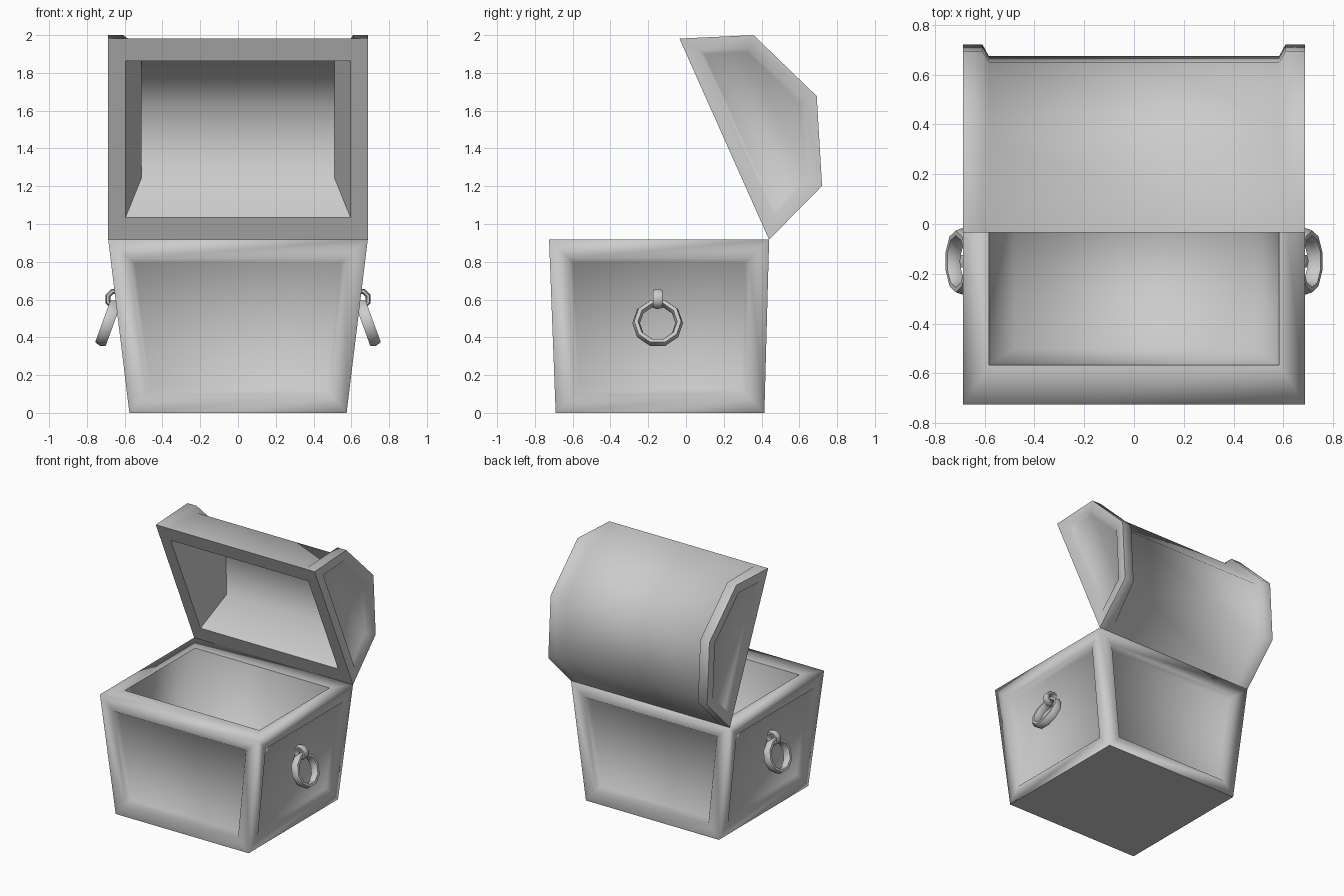
import bpy, bmesh, math
from mathutils import Matrix

if "Cube" in bpy.data.objects:
    bpy.data.objects.remove(bpy.data.objects["Cube"])


def finish(bm, name, angle=None):
    me = bpy.data.meshes.new(name)
    bm.to_mesh(me)
    bm.free()
    ob = bpy.data.objects.new(name, me)
    bpy.context.collection.objects.link(ob)
    if angle:
        bpy.ops.object.select_all(action='DESELECT')
        ob.select_set(True)
        bpy.context.view_layer.objects.active = ob
        bpy.ops.object.shade_smooth_by_angle(angle=math.radians(angle))
    return ob


def recess(bm, faces, border, slope, depth):
    # flat border, then a sloped step down to a sunken panel
    bmesh.ops.inset_individual(bm, faces=faces, thickness=border, use_even_offset=True)
    bmesh.ops.inset_individual(bm, faces=faces, thickness=slope, depth=-depth,
                               use_even_offset=True)


# Chest body: rings lofted from foot to rim, then down into the cavity
bm = bmesh.new()
rings = []
for hx, y0, y1, z in [(0.575, -0.69, 0.415, 0), (0.687, -0.725, 0.44, 0.917),
                      (0.582, -0.567, 0.30, 0.917), (0.48, -0.50, 0.24, 0.10)]:
    rings.append([bm.verts.new(p) for p in
                  [(-hx, y0, z), (hx, y0, z), (hx, y1, z), (-hx, y1, z)]])
bands = []
for a, b in zip(rings, rings[1:]):
    bands.append([bm.faces.new((a[i], a[(i + 1) % 4], b[(i + 1) % 4], b[i]))
                  for i in range(4)])
bm.faces.new(rings[0])
bm.faces.new(rings[-1])
bmesh.ops.recalc_face_normals(bm, faces=bm.faces)
recess(bm, bands[0], 0.10, 0.025, 0.035)
for f in bm.faces:
    f.smooth = True
for ring in rings[:1] + rings[2:3]:
    for i in range(4):
        bm.edges.get((ring[i], ring[(i + 1) % 4])).smooth = False
finish(bm, "chest_body")

# Open lid: profile in (along, out) coordinates measured from the hinge
L = 1.166
outer = [(0, 0), (0.146, 0.372), (0.592, 0.54), (1.023, 0.366), (L, 0)]
middle = [(0, 0), (0.176, 0.335), (0.588, 0.493), (0.992, 0.33), (L, 0)]
inner = [(0.13, 0), (0.24, 0.27), (0.585, 0.41), (0.93, 0.27), (1.036, 0)]
bm = bmesh.new()


def lid_vert(x, p):
    u, v = p
    return bm.verts.new((x, 0.44 - 0.407 * u + 0.913 * v, 0.917 + 0.913 * u + 0.407 * v))


def bridge(a, b):
    for i in range(len(a) - 1):
        bm.faces.new((a[i], a[i + 1], b[i + 1], b[i]))


# raised end bands with a lower middle shell
stations = [[lid_vert(x, p) for p in prof] for x, prof in
            [(-0.687, outer), (-0.608, outer), (-0.583, middle),
             (0.583, middle), (0.608, outer), (0.687, outer)]]
for a, b in zip(stations, stations[1:]):
    bridge(a, b)
ends = [bm.faces.new(stations[0]), bm.faces.new(stations[-1])]
# hollow inside
hollow = [[lid_vert(s * (0.595 if p[1] == 0 else 0.51), p) for p in inner] for s in (-1, 1)]
bridge(*hollow)
for h in hollow:
    bm.faces.new(h)
# flat rim around the opening
for k in (0, -1):
    bm.faces.new([s[k] for s in stations] + [hollow[1][k], hollow[0][k]])
for s, h in ((stations[0], hollow[0]), (stations[-1], hollow[1])):
    bm.faces.new((s[0], s[-1], h[-1], h[0]))
bmesh.ops.recalc_face_normals(bm, faces=bm.faces)
recess(bm, ends, 0.07, 0.02, 0.025)
finish(bm, "lid", 62)


# Handles: chunky low-poly rings hanging from small loops
def ring(name, major, minor, widen, sides, tube, matrix):
    bm = bmesh.new()
    grid = []
    for i in range(sides):
        a = 2 * math.pi * (i + 0.5) / sides
        row = []
        for j in range(tube):
            b = 2 * math.pi * j / tube
            r = major + minor * math.cos(b)
            row.append(bm.verts.new((r * math.cos(a), r * math.sin(a),
                                     minor * widen * math.sin(b))))
        grid.append(row)
    for i in range(sides):
        for j in range(tube):
            n, m = (i + 1) % sides, (j + 1) % tube
            bm.faces.new((grid[i][j], grid[n][j], grid[n][m], grid[i][m]))
    bm.transform(matrix)
    bmesh.ops.recalc_face_normals(bm, faces=bm.faces)
    finish(bm, name, 50)


for side, s in (("right", 1), ("left", -1)):
    tilt = Matrix.Rotation(s * math.radians(90 - 20), 4, 'Y')
    ring(side + "_handle_ring", 0.114, 0.02, 1.7, 10, 6,
         Matrix.Translation((s * 0.688, -0.15, 0.475)) @ tilt)
    ring(side + "_handle_loop", 0.044, 0.014, 2.1, 8, 6,
         Matrix.Translation((s * 0.648, -0.15, 0.603)) @ Matrix.Rotation(math.pi / 2, 4, 'X'))
